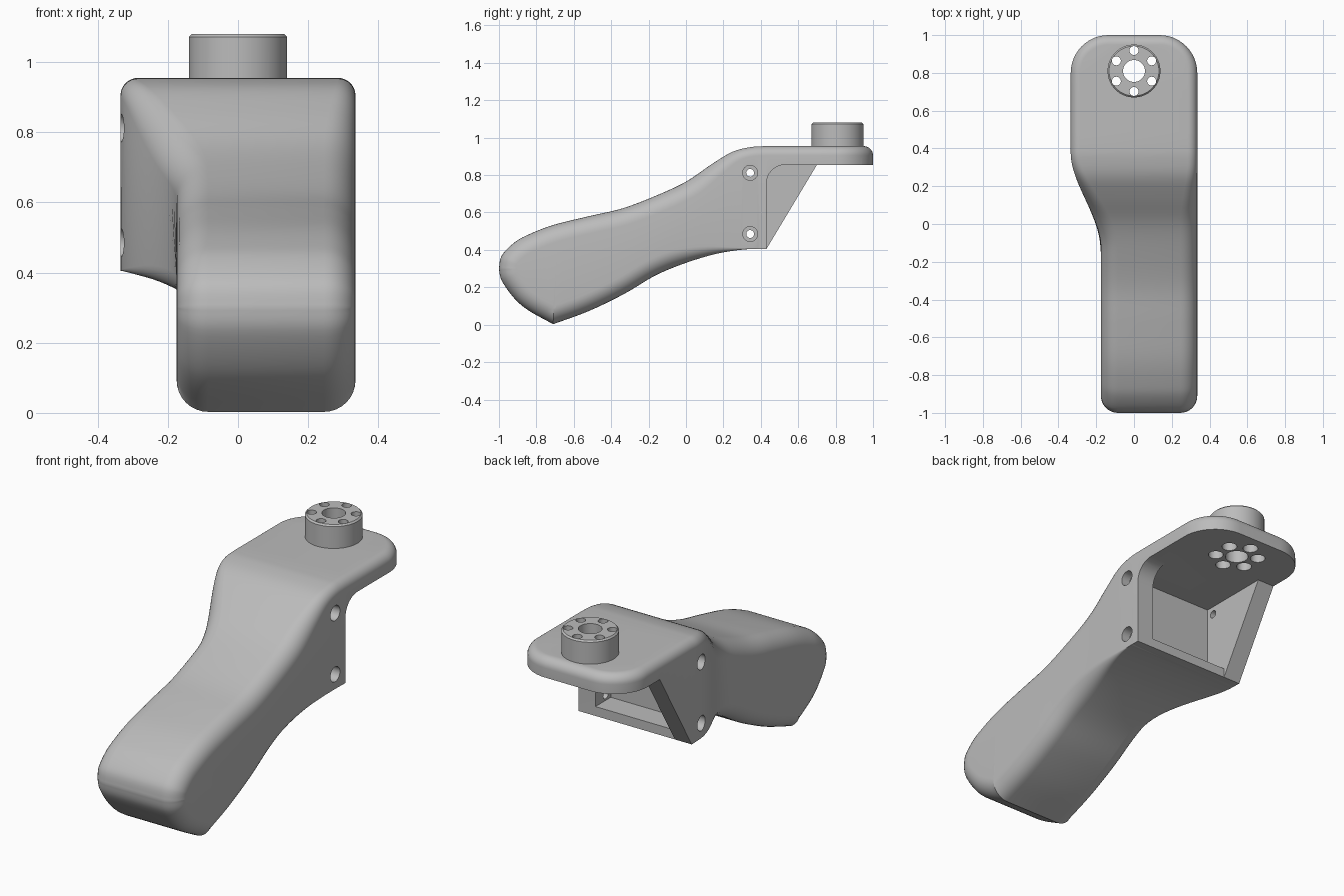
import bpy, bmesh, math
from mathutils import Vector

if "Cube" in bpy.data.objects:
    bpy.data.objects.remove(bpy.data.objects["Cube"])

HALF, NARROW = 0.335, -0.175      # half width, right side of the grip
JOIN, LOW, TOP, EDGE = 0.70, 0.855, 0.955, 0.05
STEPS, SUB = 8, 5

grey = bpy.data.materials.new("grey plastic")
grey.use_nodes = True
grey.diffuse_color = (0.5, 0.5, 0.5, 1)
grey.node_tree.nodes["Principled BSDF"].inputs["Base Color"].default_value = (0.5, 0.5, 0.5, 1)


def ease(a, b, v):
    t = min(max((v - a) / (b - a), 0), 1)
    return t * t * (3 - 2 * t)


def spline(points, corners):
    """Smooth curve through the points, sharp at the corner indices."""
    p = [Vector(q) for q in points]
    out = []
    for i in range(len(p) - 1):
        a = p[i] if i == 0 or i in corners else p[i - 1]
        d = p[i + 1] if i + 2 == len(p) or i + 1 in corners else p[i + 2]
        m0, m1 = (p[i + 1] - a) / 2, (d - p[i]) / 2
        if i in corners:
            m0 *= 2
        if i + 1 in corners:
            m1 *= 2
        for s in range(SUB):
            t = s / SUB
            out.append((2*t**3 - 3*t**2 + 1) * p[i] + (t**3 - 2*t**2 + t) * m0
                       + (3*t**2 - 2*t**3) * p[i + 1] + (t**3 - t**2) * m1)
    return out + [p[-1]]


def grid(bm, rows):
    for r0, r1 in zip(rows, rows[1:]):
        for i in range(len(r0) - 1):
            bm.faces.new((r0[i], r0[i + 1], r1[i + 1], r1[i]))


def finish(bm, name):
    bmesh.ops.remove_doubles(bm, verts=bm.verts, dist=0.0002)
    bmesh.ops.recalc_face_normals(bm, faces=bm.faces)
    mesh = bpy.data.meshes.new(name)
    bm.to_mesh(mesh)
    bm.free()
    mesh.materials.append(grey)
    obj = bpy.data.objects.new(name, mesh)
    bpy.context.collection.objects.link(obj)
    return obj


# Side outline of the grip: upper and lower edges as (y, z), front to back
upper = spline([(-1, .3), (-.985, .37), (-.917, .44), (-.84, .483), (-.71, .533),
                (-.52, .58), (-.34, .622), (-.16, .69), (0, .765), (.14, .86),
                (.25, .925), (.35, .95), (.43, TOP), (JOIN, TOP)], {12})
lower = spline([(-1, .3), (-.985, .235), (-.917, .14), (-.84, .075), (-.71, .003),
                (-.52, .073), (-.33, .165), (-.17, .26), (-.03, .32), (.125, .37),
                (.25, .395), (.35, .405), (.43, .405), (JOIN, LOW)], {4, 12})
chain = lower[:0:-1] + upper
count = len(chain)


def ring(side, angle):
    """One copy of the outline, pulled in to round the side edge."""
    verts = []
    for i, p in enumerate(chain):
        a, b = chain[max(i - 1, 0)], chain[min(i + 1, count - 1)]
        t = (b - a).normalized()
        if i >= len(lower) - 1:
            r = 0.09 - (0.09 - EDGE) * ease(0, .35, p.x)
        else:
            r = 0.09 * (1 - ease(-.1, .4, p.x))
        q = p + Vector((t.y, -t.x)) * r * (1 - math.sin(angle))
        back = r * (1 - math.cos(angle))
        left = NARROW - (HALF + NARROW) * ease(-.13, .38, q.x)
        x = HALF - back if side > 0 else left + back
        verts.append(bm.verts.new((x, q.x, q.y)))
    return verts


# Grip and block
bm = bmesh.new()
angles = [math.pi / 2 * k / STEPS for k in range(STEPS + 1)]
rings = [ring(1, a) for a in angles] + [ring(-1, a) for a in reversed(angles)]
grid(bm, rings)
for cap in (rings[0], rings[-1]):
    for i in range(count // 2):
        j = count - 1 - i
        quad = [cap[i], cap[i + 1], cap[j - 1], cap[j]]
        bm.faces.new(list(dict.fromkeys(quad)))

# Mounting plate with rounded rear corners and top edge
layers = [(LOW, 0)] + [(TOP - EDGE + EDGE * math.sin(a), EDGE * (1 - math.cos(a))) for a in angles]
rows = []
for z, off in layers:
    plan = [(HALF - off, JOIN)]
    for side in (0, 1):
        for k in range(13):
            a = math.pi / 2 * (side + k / 12)
            cx = (HALF - 0.2) * (1 - 2 * side)
            plan.append((cx + (0.2 - off) * math.cos(a), 0.8 + (0.2 - off) * math.sin(a)))
    plan.append((off - HALF, JOIN))
    rows.append([bm.verts.new((x, y, z)) for x, y in plan])
grid(bm, rows)
bm.faces.new(rows[0])
bm.faces.new(rows[-1])
body = finish(bm, "grip_body")


def combine(tool, operation='DIFFERENCE'):
    tool.hide_render = True
    mod = body.modifiers.new("combine", 'BOOLEAN')
    mod.operation, mod.solver, mod.object = operation, 'EXACT', tool
    bpy.ops.object.select_all(action='DESELECT')
    bpy.context.view_layer.objects.active = body
    body.select_set(True)
    bpy.ops.object.modifier_apply(modifier=mod.name)
    bpy.data.objects.remove(tool)


def prism(name, outline, x0, x1):
    b = bmesh.new()
    face = b.faces.new([b.verts.new((x0, y, z)) for y, z in outline])
    new = bmesh.ops.extrude_face_region(b, geom=[face])["geom"]
    moved = [v for v in new if isinstance(v, bmesh.types.BMVert)]
    bmesh.ops.translate(b, verts=moved, vec=(x1 - x0, 0, 0))
    return finish(b, name)


def cylinder(name, r, depth, loc, along_x=False, sides=32):
    rot = (0, math.pi / 2, 0) if along_x else (0, 0, 0)
    bpy.ops.mesh.primitive_cylinder_add(vertices=sides, radius=r, depth=depth, location=loc, rotation=rot)
    obj = bpy.context.object
    obj.name = name
    obj.data.materials.append(grey)
    return obj


# Rear pocket
combine(prism("pocket_cutter", [(.3, .455), (1.2, .455), (1.2, LOW), (.3, LOW)], -.235, .235))

# Open left side, with a fillet under the plate
fillet = [(.53 - .1 * math.cos(a), LOW - .1 + .1 * math.sin(a)) for a in angles]
combine(prism("side_cutter", [(.43, .2)] + fillet + [(1.2, LOW), (1.2, .2)], -.235, .6))

# Hub with a chamfered rim
hub = cylinder("hub", 0.14, 0.145, (0, .81, 1.0075), sides=64)
hb = bmesh.new()
hb.from_mesh(hub.data)
rim = [e for e in hb.edges if all(v.co.z > 0 for v in e.verts)]
bmesh.ops.bevel(hb, geom=rim, offset=0.008, segments=1, affect='EDGES')
hb.to_mesh(hub.data)
hb.free()
combine(hub, 'UNION')

# Hub bore and ring of bolt holes, wider from below
combine(cylinder("bore_cutter", 0.058, 1, (0, .81, 1)))
for k in range(6):
    a = math.pi / 2 + k * math.pi / 3
    x, y = 0.108 * math.cos(a), .81 + 0.108 * math.sin(a)
    combine(cylinder("bolt_cutter", 0.024, 1, (x, y, 1), sides=20))
    combine(cylinder("bolt_head_cutter", 0.038, 0.1, (x, y, LOW), sides=24))

# Counterbored screw holes through both side walls
for z in (.485, .812):
    combine(cylinder("screw_cutter", 0.021, 1, (0, .343, z), True, 20))
    for side in (-1, 1):
        combine(cylinder("screw_head_cutter", 0.04, 0.1, (side * HALF, .343, z), True, 24))

bpy.ops.object.select_all(action='DESELECT')
body.select_set(True)
bpy.context.view_layer.objects.active = body
bpy.ops.object.shade_smooth_by_angle(angle=math.radians(32))
